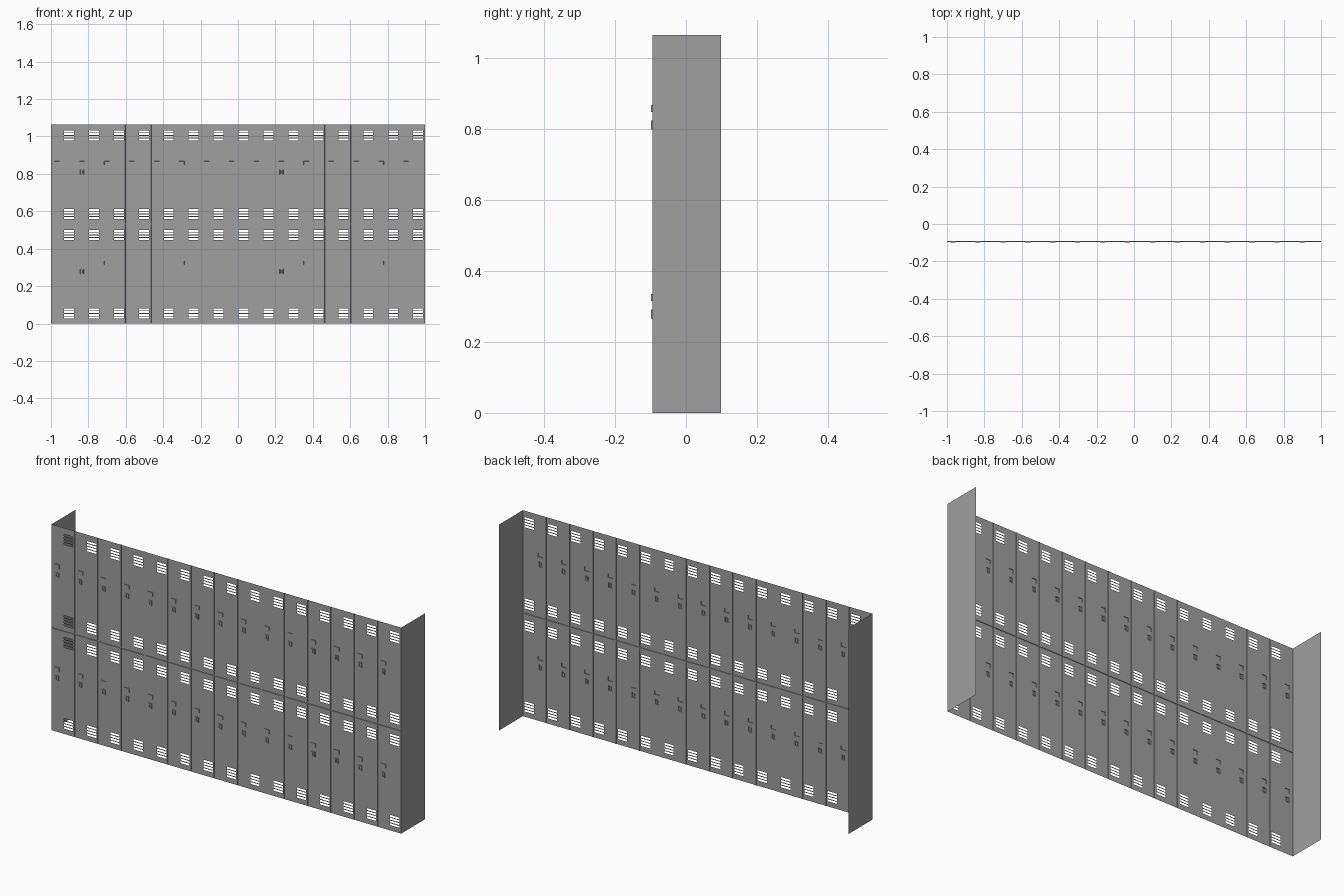
import bpy, bmesh

if "Cube" in bpy.data.objects:
    bpy.data.objects.remove(bpy.data.objects["Cube"], do_unlink=True)

COUNT, TIERS = 15, 2
WIDTH, HEIGHT = 2 / COUNT, 1.065 / TIERS
FRONT, BACK = -0.095, 0.099
GAP = 0.003                      # half width of the seam between doors
VENT_X = (0.07, 0.123)
VENT_Z = (0.027, 0.447)
SLOTS, PITCH, SLOT = 4, 0.0143, 0.010
LATCH = (0.018, 0.046, 0.315, 0.335)
HANDLE = (0.023, 0.042, 0.265, 0.291)

mat = bpy.data.materials.new("locker grey")
mat.use_nodes = True
grey = (0.35, 0.35, 0.35, 1)
mat.diffuse_color = grey
mat.node_tree.nodes["Principled BSDF"].inputs["Base Color"].default_value = grey


def finish(bm, name):
    mesh = bpy.data.meshes.new(name)
    bm.to_mesh(mesh)
    bm.free()
    mesh.materials.append(mat)
    obj = bpy.data.objects.new(name, mesh)
    bpy.context.collection.objects.link(obj)
    return obj


def cuts(size, count, marks, start):
    """Grid lines repeated for every cell, with seams at inner borders."""
    lines = [start, start + size * count]
    for i in range(count):
        lines += [start + i * size + m for m in marks]
        if i:
            lines += [start + i * size - GAP, start + i * size + GAP]
    return sorted(set(round(v, 5) for v in lines))


def within(x, z, rect):
    return rect[0] < x < rect[1] and rect[2] < z < rect[3]


def raise_faces(bm, faces, thickness, dy):
    bmesh.ops.inset_region(bm, faces=faces, thickness=thickness,
                           use_even_offset=True, use_boundary=True)
    verts = {v for f in faces for v in f.verts}
    bmesh.ops.translate(bm, verts=list(verts), vec=(0, dy, 0))


# Door fronts: one sheet cut into cells, with the vent slots left open
slots = [(z + i * PITCH, z + i * PITCH + SLOT) for z in VENT_Z for i in range(SLOTS)]
xs = cuts(WIDTH, COUNT, VENT_X + LATCH[:2] + HANDLE[:2], -1)
zs = cuts(HEIGHT, TIERS, [v for s in slots for v in s]
          + list(LATCH[2:] + HANDLE[2:]), 0)
bm = bmesh.new()
grid = [[bm.verts.new((x, FRONT, z)) for x in xs] for z in zs]
latches, handles, seams = {}, {}, []
for j in range(len(zs) - 1):
    for i in range(len(xs) - 1):
        cx, cz = (xs[i] + xs[i + 1]) / 2 + 1, (zs[j] + zs[j + 1]) / 2
        col, row = int(cx / WIDTH), int(cz / HEIGHT)
        u, w = cx - col * WIDTH, cz - row * HEIGHT
        if VENT_X[0] < u < VENT_X[1] and any(a < w < b for a, b in slots):
            continue
        face = bm.faces.new((grid[j][i], grid[j][i + 1],
                             grid[j + 1][i + 1], grid[j + 1][i]))
        if within(u, w, LATCH):
            latches.setdefault((col, row), []).append(face)
        elif within(u, w, HANDLE):
            handles.setdefault((col, row), []).append(face)
        elif (abs(cx - round(cx / WIDTH) * WIDTH) < GAP and 0 < round(cx / WIDTH) < COUNT) \
                or abs(cz - HEIGHT) < GAP:
            seams.append(face)
bm.normal_update()

# Number plates and handles stand proud; each handle has a recessed cup
for faces in latches.values():
    raise_faces(bm, faces, 0.0003, -0.003)
for faces in handles.values():
    raise_faces(bm, faces, 0.0003, -0.004)
    raise_faces(bm, faces, 0.005, 0)
    raise_faces(bm, faces, 0.0003, 0.004)

# Recessed seams between doors
raise_faces(bm, seams, 0.0003, 0.003)
bmesh.ops.remove_doubles(bm, verts=bm.verts, dist=0.00001)
finish(bm, "door_fronts")

# End panels, one sheet per tier
for name, x in (("right_end_panel", -1), ("left_end_panel", 1)):
    bm = bmesh.new()
    rows = [[bm.verts.new((x, y, t * HEIGHT)) for y in (FRONT, BACK)]
            for t in range(TIERS + 1)]
    for low, high in zip(rows, rows[1:]):
        loop = [low[0], low[1], high[1], high[0]]
        bm.faces.new(loop if x > 0 else loop[::-1])
    finish(bm, name)
